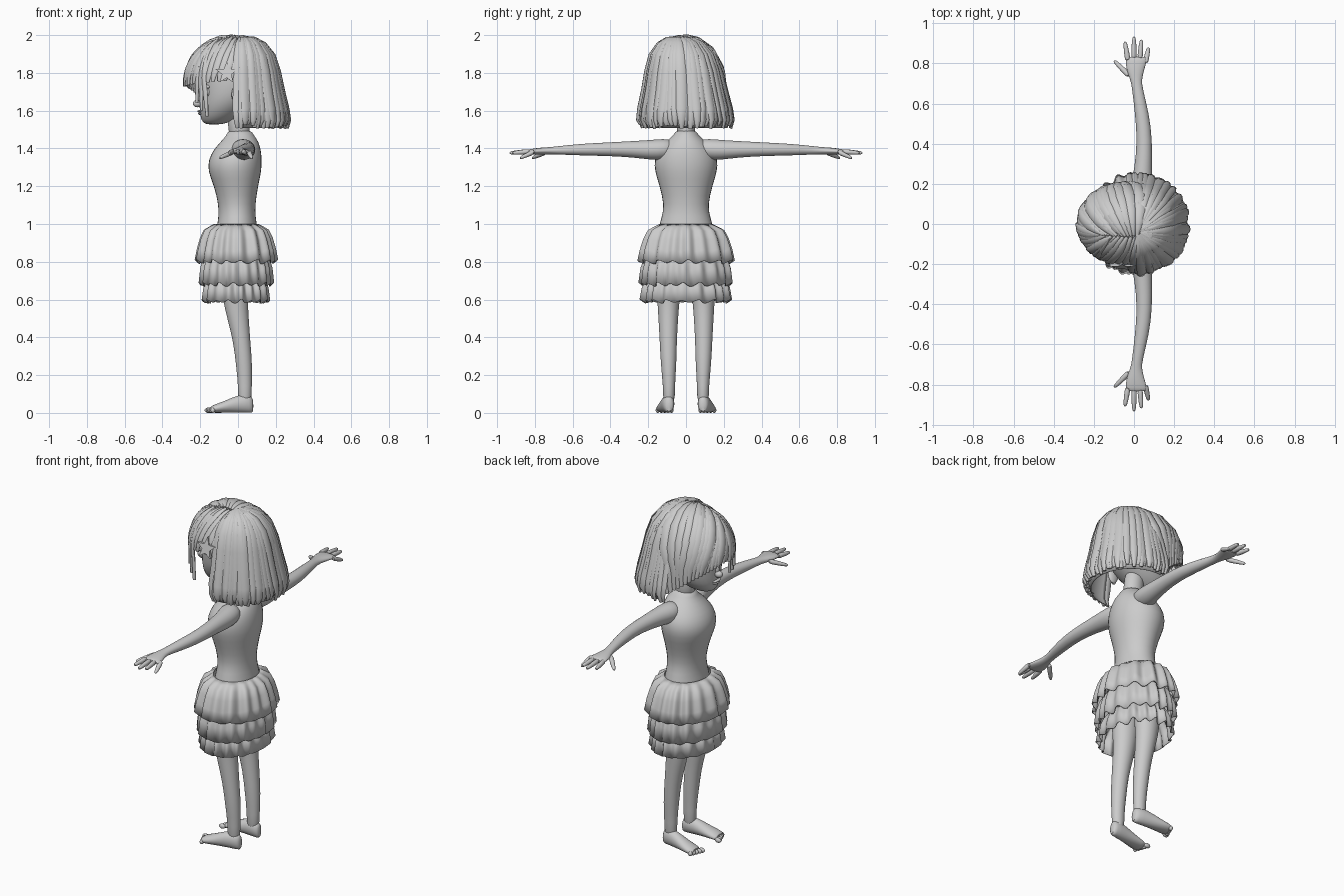
import bpy, bmesh, math, random
from mathutils import Vector

random.seed(4)
cube = bpy.data.objects.get("Cube")
if cube:
    bpy.data.objects.remove(cube)

grey = bpy.data.materials.new("light grey")
grey.use_nodes = True
COLOUR = (0.6, 0.6, 0.6, 1)
grey.diffuse_color = COLOUR
grey.node_tree.nodes["Principled BSDF"].inputs["Base Color"].default_value = COLOUR
X, Y, Z = Vector((1, 0, 0)), Vector((0, 1, 0)), Vector((0, 0, 1))
SIDES = (("left", -1), ("right", 1))


def finish(name, bm, levels=0, thickness=0, angle=60):
    """Turn a bmesh into a smooth shaded object."""
    bmesh.ops.recalc_face_normals(bm, faces=bm.faces)
    mesh = bpy.data.meshes.new(name)
    bm.to_mesh(mesh)
    bm.free()
    mesh.materials.append(grey)
    obj = bpy.data.objects.new(name, mesh)
    bpy.context.collection.objects.link(obj)
    if thickness:
        mod = obj.modifiers.new("thickness", 'SOLIDIFY')
        mod.thickness = thickness
        mod.offset = -1
    if levels:
        obj.modifiers.new("smooth", 'SUBSURF').levels = levels
    bpy.ops.object.select_all(action='DESELECT')
    obj.select_set(True)
    bpy.context.view_layer.objects.active = obj
    bpy.ops.object.shade_smooth_by_angle(angle=math.radians(angle))
    return obj


def bridge(bm, rings, closed=True, caps=True):
    """Skin a list of point rings."""
    rows = [[bm.verts.new(p) for p in ring] for ring in rings]
    n = len(rows[0])
    for a, b in zip(rows, rows[1:]):
        for i in range(n if closed else n - 1):
            j = (i + 1) % n
            bm.faces.new((a[i], a[j], b[j], b[i]))
    if caps:
        bm.faces.new(rows[0])
        bm.faces.new(rows[-1])


def tube(bm, sections, u, v, n=16):
    """Loft ellipses (x, y, z, radius along u, radius along v)."""
    turns = [math.tau * i / n for i in range(n)]
    bridge(bm, [[Vector(s[:3]) + u * s[3] * math.cos(t) + v * s[4] * math.sin(t)
                 for t in turns] for s in sections])


def loft(name, sections, u, v):
    bm = bmesh.new()
    tube(bm, sections, u, v)
    return finish(name, bm, levels=1)


def ball(name, centre, radii):
    bm = bmesh.new()
    bmesh.ops.create_uvsphere(bm, u_segments=20, v_segments=12, radius=1)
    bmesh.ops.scale(bm, vec=radii, verts=bm.verts)
    bmesh.ops.translate(bm, vec=centre, verts=bm.verts)
    return finish(name, bm)


def upright(rows):
    """Centre-line sections (z, x, depth, width) for tube."""
    return [(x, 0, z, a, b) for z, x, a, b in rows]


# Bodice, neck and head
loft("bodice", upright([
    (.86, -.01, .13, .16), (.98, -.005, .11, .15), (1.04, -.005, .1, .13), (1.1, -.006, .099, .118),
    (1.2, -.01, .118, .142), (1.28, -.018, .146, .17), (1.34, -.015, .144, .172),
    (1.39, -.005, .13, .15), (1.44, .01, .1, .105), (1.47, .012, .073, .066),
    (1.5, .008, .062, .054)]), X, Y)
loft("neck", upright([(1.44, .01, .06, .05), (1.52, .005, .056, .048), (1.64, -.01, .06, .055)]), X, Y)
loft("head", upright([
    (1.525, -.13, .04, .03), (1.545, -.11, .087, .075), (1.6, -.075, .132, .128),
    (1.66, -.045, .162, .16), (1.72, -.03, .178, .172), (1.8, -.025, .188, .178),
    (1.87, -.02, .172, .162), (1.93, -.02, .12, .11), (1.96, -.02, .04, .04)]), X, Y)

# Face
ball("nose", (-.215, 0, 1.638), (.024, .02, .02))
ball("nose_bridge", (-.2, 0, 1.665), (.018, .014, .04))
ball("upper_lip", (-.2, 0, 1.597), (.015, .034, .007))
ball("lower_lip", (-.197, 0, 1.585), (.015, .028, .008))
for side, s in SIDES:
    ball(side + "_eye", (-.165, s * .078, 1.7), (.038, .042, .036))
    ball(side + "_eyelid", (-.167, s * .08, 1.726), (.04, .046, .014))
    ball(side + "_eyebrow", (-.182, s * .08, 1.768), (.02, .042, .008))
    ball(side + "_ear", (0, s * .175, 1.685), (.034, .016, .056))
    ball(side + "_ear_lobe", (-.01, s * .182, 1.65), (.014, .014, .022))

# Arms and hands
for side, s in SIDES:
    loft(side + "_arm", [(x, s * y, z, a, b) for y, x, z, a, b in (
        (.06, .025, 1.4, .05, .045), (.12, .025, 1.395, .066, .058), (.18, .038, 1.392, .056, .054),
        (.28, .046, 1.396, .044, .044), (.42, .054, 1.396, .038, .036), (.55, .04, 1.394, .036, .032),
        (.68, .016, 1.39, .026, .022), (.72, .01, 1.388, .029, .019), (.77, .006, 1.386, .046, .019),
        (.82, .012, 1.383, .055, .015), (.835, .014, 1.382, .05, .01))], X, Z)
    bm = bmesh.new()
    for base, tip in (((-.03, .81), (-.045, .91)), ((.0, .82), (.0, .935)),
                      ((.03, .82), (.037, .92)), ((.056, .8), (.073, .88)),
                      ((-.02, .735), (-.1, .815))):
        thumb = tip[1] - base[0] < .84
        drop = -.035 if thumb else -.008
        p = Vector((base[0], s * base[1], 1.384))
        q = Vector((tip[0], s * tip[1], 1.384 + drop))
        across = (q - p).cross(Z).normalized()
        tube(bm, [(*p.lerp(q, t), r, r) for t, r in
                  ((0, .016), (.45, .0135), (.85, .011), (1, .006))], across, Z, 10)
    finish(side + "_fingers", bm, levels=1)

# Legs and feet
for side, s in SIDES:
    loft(side + "_leg", [(x, s * y, z, a, b) for z, x, y, a, b in (
        (.04, .036, .09, .038, .033), (.14, .037, .09, .036, .031), (.25, .033, .092, .044, .042),
        (.38, .02, .094, .046, .046), (.5, .0, .094, .058, .053), (.6, -.015, .093, .067, .06),
        (.75, -.015, .088, .085, .075), (.9, -.01, .085, .09, .08))], X, Y)
    loft(side + "_foot", [(x, s * y, h, w, h) for x, y, h, w in (
        (.082, .09, .035, .015), (.066, .091, .05, .033), (.0, .099, .048, .036),
        (-.06, .107, .034, .042), (-.12, .114, .023, .047), (-.15, .112, .017, .042))], Y, Z)
    for i in range(5):
        ball(f"{side}_toe_{i}", (-.157 + .006 * i, s * (.077 + .018 * i), .014),
             (.02 - .002 * i, .0115, .014))

# Skirt: three ruffled tiers


def ruffle(name, rows, ratio, folds, depth, phase):
    bm = bmesh.new()
    n, rings = 180, []
    for k, (r, z) in enumerate(rows):
        t = k / (len(rows) - 1)
        ring = []
        for i in range(n):
            a = math.tau * i / n
            wave = math.sin(folds * a + phase + .9 * math.sin(3 * a + phase))
            wave += .45 * math.sin((folds - 6) * a + 2 * phase)
            rad = r + depth * wave * t ** .6
            ring.append((-.01 + rad * ratio * math.cos(a), rad * math.sin(a), z + .008 * t * wave))
        rings.append(ring)
    bridge(bm, rings, caps=False)
    finish(name, bm, thickness=.005)


ruffle("skirt_top_tier", [(.14, 1), (.165, .985), (.198, .965), (.22, .92), (.238, .86), (.25, .8)],
       .84, 17, .011, .4)
ruffle("skirt_middle_tier", [(.18, .87), (.215, .82), (.232, .76), (.24, .68)], .8, 19, .01, 1.7)
ruffle("skirt_bottom_tier", [(.17, .75), (.205, .7), (.222, .66), (.232, .59)], .76, 18, .012, 2.9)

# Hair: lens-shaped locks laid over a rounded form
CENTRE, SIZE = Vector((-.03, 0, 1.75)), Vector((.245, .2, .24))


def lock(bm, path, outward, width, thick=.009, tilt=0.0):
    rings, last = [], len(path) - 1
    for k, p in enumerate(path):
        tangent = (path[min(k + 1, last)] - path[max(k - 1, 0)]).normalized()
        across = tangent.cross(outward[k]).normalized()
        up = across.cross(tangent)
        across = (across + up * tilt).normalized()
        t = k / last
        w = width * min(1, .3 + 2.2 * t) * (1 if t < .75 else 1 - 2.4 * (t - .75))
        rings.append([p + across * w * math.cos(a) + up * thick * math.sin(a)
                      for a in (math.tau * i / 8 for i in range(8))])
    bridge(bm, rings)


def over_head(p, lift=0.0):
    """Push a point out to the dome, or to its upright skirt below the middle."""
    d = p - CENTRE
    e = Vector((d.x / SIZE.x, d.y / SIZE.y, d.z / SIZE.z))
    size = e.length if e.z > 0 else e.xy.length
    f = (1 + lift) / size
    return CENTRE + Vector((d.x * f, d.y * f, d.z * (f if e.z > 0 else 1)))


def swept_lock(bm, start, angle, end_z, width, lift):
    a = math.radians(angle)
    end = Vector((CENTRE.x + SIZE.x * math.cos(a), SIZE.y * math.sin(a), end_z))
    path = [over_head(start.lerp(end, k / 12), lift) for k in range(13)]
    out = [(p - CENTRE).normalized() for p in path]
    lock(bm, path, out, width, tilt=random.uniform(-.15, .15))


# Cap under the locks, cut along a sloping hairline
bm = bmesh.new()
bmesh.ops.create_uvsphere(bm, u_segments=40, v_segments=24, radius=1)
bmesh.ops.scale(bm, vec=SIZE * .97, verts=bm.verts)
bmesh.ops.translate(bm, vec=CENTRE, verts=bm.verts)
bmesh.ops.bisect_plane(bm, geom=bm.verts[:] + bm.edges[:] + bm.faces[:], plane_co=(0, 0, 1.77),
                       plane_no=(.35, 0, 1), clear_inner=True)
finish("hair_cap", bm, thickness=.008)

# Parted fringe: long sweep to the right, short sweep to the left
bm = bmesh.new()
for i in range(18):
    t = i / 17
    start = over_head(Vector((-.22 + .25 * t, -.06, 1.99)))
    swept_lock(bm, start, 172 - 84 * t, 1.74 - .19 * t ** 1.5, .026, random.uniform(0, .035))
finish("right_fringe", bm)
bm = bmesh.new()
for i in range(13):
    t = i / 12
    start = over_head(Vector((-.22 + .25 * t, -.065, 1.99)))
    swept_lock(bm, start, 180 + 88 * t, 1.73 + .03 * t, .024, random.uniform(0, .035))
for angle, low in ((222, 1.64), (230, 1.6), (238, 1.57)):
    swept_lock(bm, over_head(Vector((-.12, -.07, 1.98))), angle, low, .014, .03)
finish("left_fringe", bm)

# Bob at the back
PROFILE = ((.012, 1.988), (.07, 1.982), (.12, 1.955), (.168, 1.895), (.195, 1.81),
           (.215, 1.71), (.238, 1.61), (.246, 1.55), (.232, 1.508))


def bob_path(angle, grow=0.0):
    path = []
    for k, (r, z) in enumerate(PROFILE):
        t = k / (len(PROFILE) - 1)
        r += grow * t
        path.append(Vector((.02 + r * math.cos(angle), -.04 * (1 - t) ** 2 + r * math.sin(angle), z)))
    return path


bm = bmesh.new()
bridge(bm, [bob_path(math.radians(a), -.012) for a in range(-92, 97, 4)], closed=False, caps=False)
finish("hair_back_shell", bm, thickness=.006)
bm = bmesh.new()
for i in range(44):
    a = math.radians(-95 + 195 * i / 43)
    flat = Vector((math.cos(a), math.sin(a), 0))
    path = bob_path(a + random.uniform(-.02, .02), random.uniform(-.008, .012))
    path[-1].z += random.uniform(-.004, .02)
    out = [(flat * (k + .5) + Z * max(0, 4 - k)).normalized() for k in range(len(path))]
    lock(bm, path, out, random.uniform(.02, .027), .008, random.uniform(-.3, .3))
finish("hair_back_locks", bm)

# Star clip on the left side of the hair
bm = bmesh.new()
star = []
for i in range(10):
    r, a = (.062, .026)[i % 2], math.tau * i / 10 + .3
    star.append(Vector((-.06 + r * math.cos(a), 0, 1.8 + r * math.sin(a))))
bridge(bm, [[p + Y * (-d + .25 * (p.z - 1.8)) for p in star] for d in (.2, .216)])
finish("hair_clip", bm, angle=30)
